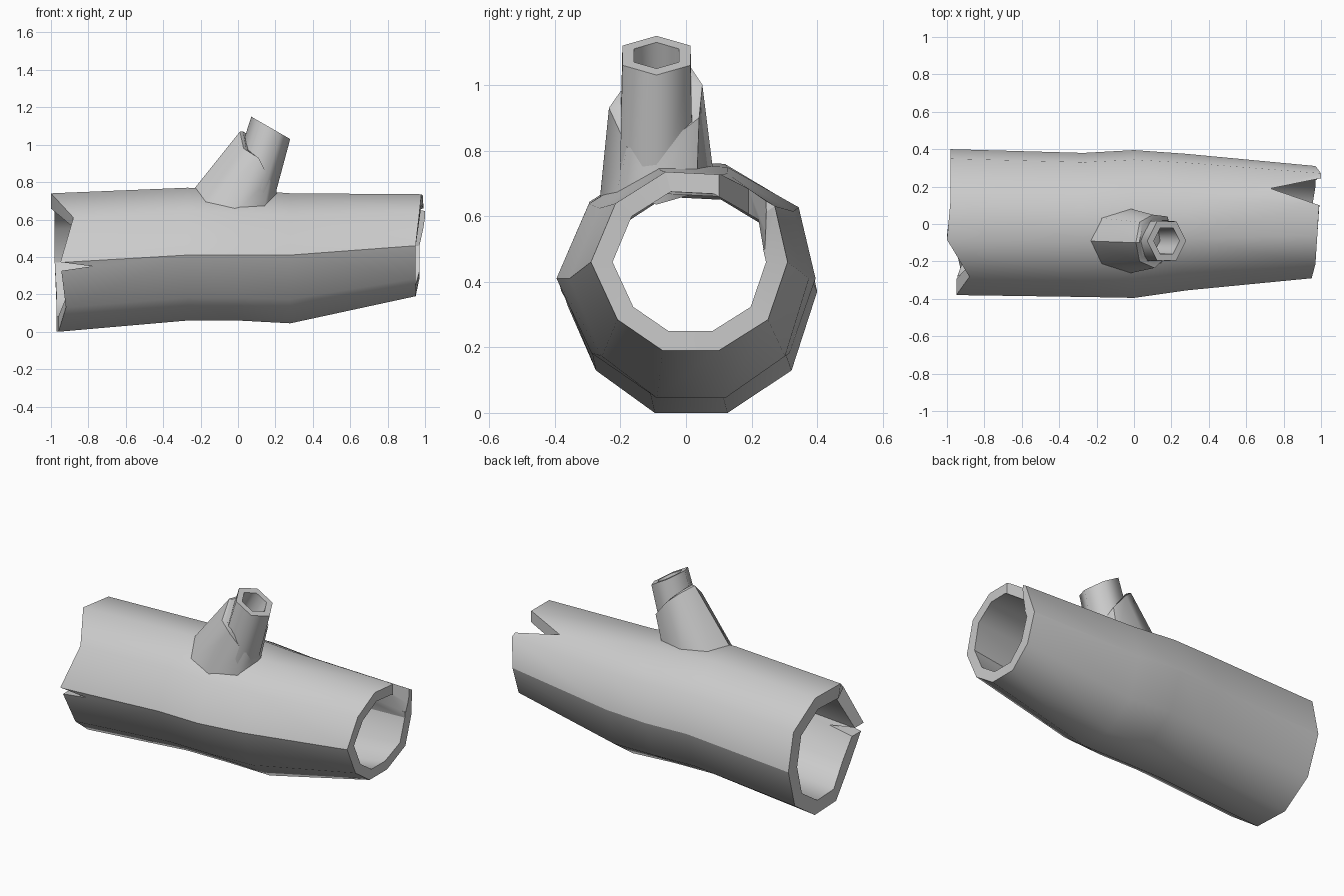
import bpy, bmesh, math
from mathutils import Vector

if "Cube" in bpy.data.objects:
    bpy.data.objects.remove(bpy.data.objects["Cube"])

bark = bpy.data.materials.new("plain_grey")
bark.use_nodes = True
GREY = (0.6, 0.6, 0.6, 1)
bark.diffuse_color = GREY
bark.node_tree.nodes["Principled BSDF"].inputs["Base Color"].default_value = GREY


def loft(name, rings, closed=False):
    """Skin a list of rings; either cap the ends or join last ring to first."""
    bm = bmesh.new()
    loops = [[bm.verts.new(p) for p in ring] for ring in rings]
    pairs = list(zip(loops, loops[1:]))
    if closed:
        pairs.append((loops[-1], loops[0]))
    else:
        bm.faces.new(loops[0])
        bm.faces.new(loops[-1])
    for a, b in pairs:
        n = len(a)
        for i in range(n):
            j = (i + 1) % n
            bm.faces.new((a[i], a[j], b[j], b[i]))
    bmesh.ops.recalc_face_normals(bm, faces=bm.faces)
    mesh = bpy.data.meshes.new(name)
    bm.to_mesh(mesh)
    bm.free()
    mesh.materials.append(bark)
    obj = bpy.data.objects.new(name, mesh)
    bpy.context.collection.objects.link(obj)
    return obj


def shade(obj, angle, seam=False):
    """Smooth faces, keep hard edges; seam also creases the upper/lower join."""
    bm = bmesh.new()
    bm.from_mesh(obj.data)
    for f in bm.faces:
        f.smooth = True
    for e in bm.edges:
        if len(e.link_faces) == 2:
            a, b = (f.normal.z for f in e.link_faces)
            hard = e.calc_face_angle(0) > math.radians(angle)
            e.smooth = not (hard or (seam and a * b < 0))
    bm.to_mesh(obj.data)
    bm.free()


def cut(obj, low, high):
    """Subtract a prism between two matching polygons, then drop the cutter."""
    cutter = loft("cutter", [low, high])
    cutter.hide_render = True
    mod = obj.modifiers.new("cut", "BOOLEAN")
    mod.operation = "DIFFERENCE"
    mod.solver = "EXACT"
    mod.object = cutter
    bpy.context.view_layer.objects.active = obj
    bpy.ops.object.modifier_apply(modifier=mod.name)
    bpy.data.objects.remove(cutter)


# Hollow log: one cross-section, scaled at each station
PROFILE = [(-1, 0), (-.73, -.65), (-.27, -1), (.3, -1), (.8, -.65),
           (1, 0), (.87, .62), (.32, .97), (-.24, 1), (-.75, .65)]
# x, centre y, half width, seam height, rise, drop
STATIONS = [(-.97, .01, .39, .37, .37, .37), (-.27, -.005, .385, .41, .36, .35),
            (0, 0, .395, .41, .35, .35), (.28, .01, .365, .41, .33, .365),
            (.97, .01, .3, .46, .275, .27)]
# Ragged ends, shift along x per corner
RAGGED = {-.97: [.02, .05, .01, 0, 0, -.01, -.01, -.01, -.03, .09],
          .97: [-.02, -.02, -.02, -.02, 0, 0, .03, .02, .01, 0]}


def section(station, scale):
    x, yc, half, zc, rise, drop = station
    shift = RAGGED.get(x, [0] * len(PROFILE))
    return [(x + s, yc + y * half * scale, zc + z * scale * (rise if z > 0 else drop))
            for (y, z), s in zip(PROFILE, shift)]


outer = [section(s, 1) for s in STATIONS]
inner = [section(s, .78) for s in reversed(STATIONS)]
log = loft("hollow_log", outer + inner, closed=True)

# Split in the top of one end, and a thin crack along the seam of the other
notch = [(.73, .19), (1.05, .08), (1.05, .255)]
cut(log, [(x, y, .5) for x, y in notch], [(x, y, .9) for x, y in notch])
crack = [(-.78, .35), (-1.05, .385), (-1.05, .31)]
cut(log, [(x, -.6, z) for x, z in crack], [(x, -.2, z) for x, z in crack])
shade(log, 50, seam=True)

# Branch bark: flared foot rising to a torn rim
RIM = [(.2, -.09, .8), (.18, .04, .9), (.1, .05, 1), (.03, .01, 1.06),
       (.01, -.1, 1.07), (.03, -.2, .98), (.11, -.235, .93), (.17, -.18, .81)]
foot = []
for i in range(8):
    c, s = math.cos(i * math.pi / 4), math.sin(i * math.pi / 4)
    foot.append((-.03 + .24 * c, -.09 + .175 * s, .72 - .09 * max(0, -s)))
centre = Vector((.1, -.09, 0))
lip = [centre + (Vector((x, y, 0)) - centre) * .8 + Vector((0, 0, z)) for x, y, z in RIM]
sleeve = loft("branch_bark", [foot, RIM, lip])
shade(sleeve, 50)

# Branch core: six-sided stub with a bored tip
base, tip = Vector((.06, -.09, .7)), Vector((.175, -.09, 1.09))
along = Vector((.5, 0, .87)).normalized()
side = Vector((0, 1, 0))
across = side.cross(along)


def hexagon(mid, radius):
    return [mid + radius * (across * math.cos(a) + side * math.sin(a))
            for a in (i * math.pi / 3 for i in range(6))]


core = loft("branch_core", [hexagon(base, .13), hexagon(tip, .12),
                            hexagon(tip, .08), hexagon(tip - along * .25, .075)])
shade(core, 65)
